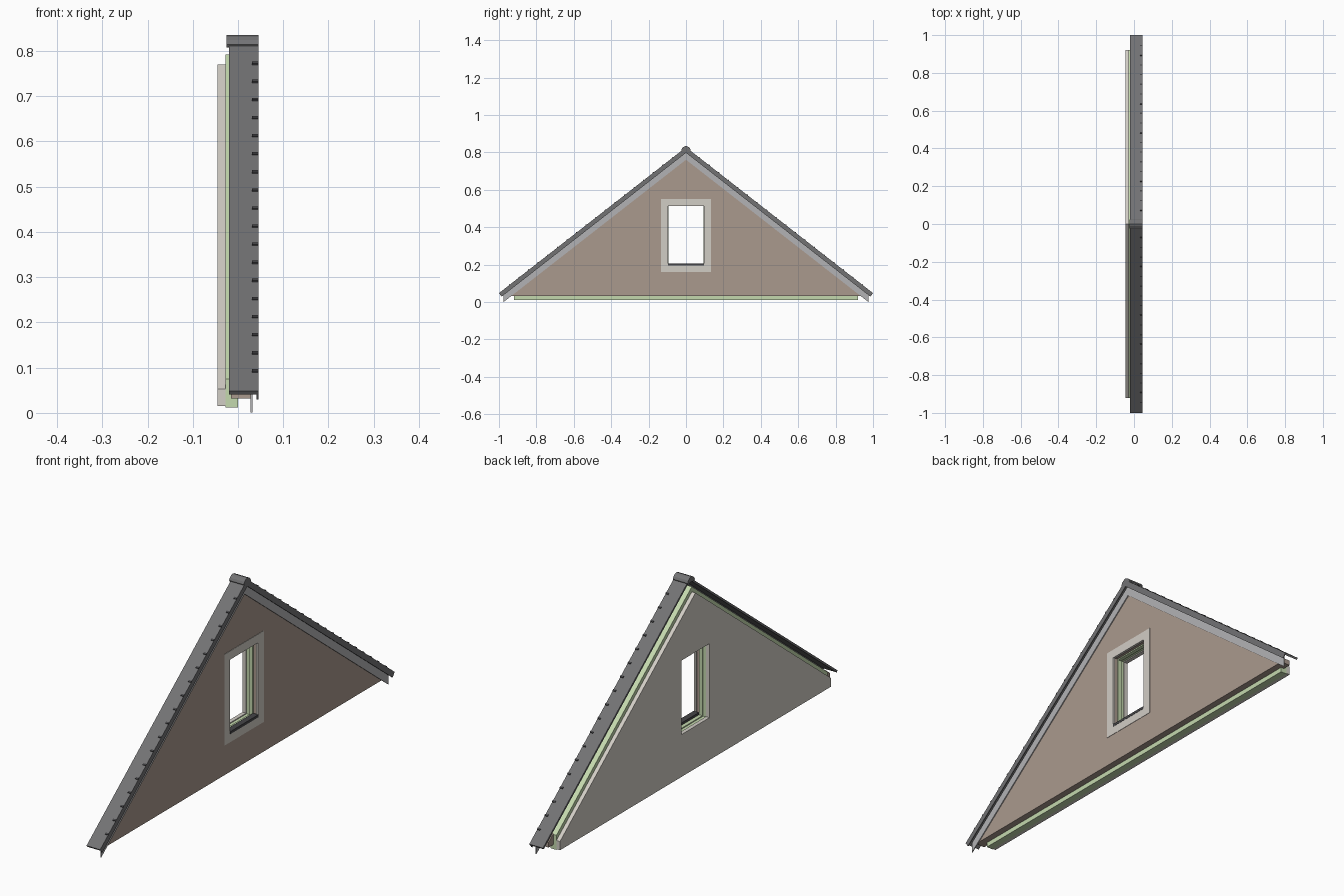
import bpy, bmesh, math

if "Cube" in bpy.data.objects:
    bpy.data.objects.remove(bpy.data.objects["Cube"])

SLOPE = 0.78
RIDGE = 0.828  # height of the tile surface at y = 0


def material(name, r, g, b):
    m = bpy.data.materials.new(name)
    m.diffuse_color = (r, g, b, 1)
    m.use_nodes = True
    m.node_tree.nodes["Principled BSDF"].inputs["Base Color"].default_value = m.diffuse_color
    return m


BRICK = material("brick", 0.40, 0.32, 0.27)
GREEN = material("insulation_green", 0.55, 0.69, 0.42)
PLASTER = material("plaster", 0.64, 0.61, 0.56)
TILE = material("roof_tile", 0.17, 0.17, 0.175)
DARK = material("dark_grey", 0.06, 0.06, 0.065)
BOARD = material("verge_grey", 0.45, 0.45, 0.46)


def half_prisms(name, profiles, x0, x1, mat):
    """Extrude y-z profiles (y >= 0) along x and mirror them across y."""
    bm = bmesh.new()
    for pts in profiles:
        a = [bm.verts.new((x0, y, z)) for y, z in pts]
        b = [bm.verts.new((x1, y, z)) for y, z in pts]
        bm.faces.new(a)
        bm.faces.new(b[::-1])
        n = len(pts)
        for i in range(n):
            j = (i + 1) % n
            if pts[i][0] == 0 and pts[j][0] == 0:
                continue  # open on the mirror plane
            bm.faces.new((a[i], b[i], b[j], a[j]))
    bmesh.ops.recalc_face_normals(bm, faces=bm.faces)
    me = bpy.data.meshes.new(name)
    bm.to_mesh(me)
    bm.free()
    me.materials.append(mat)
    ob = bpy.data.objects.new(name, me)
    bpy.context.collection.objects.link(ob)
    mod = ob.modifiers.new("mirror", 'MIRROR')
    mod.use_axis = (False, True, False)
    mod.merge_threshold = 0.0001
    return ob


def gable(apex, base, y, wy, wb, wt):
    """Half gable with half of the window opening."""
    return [(0, base), (y, base), (y, apex - SLOPE * y), (0, apex),
            (0, wt), (wy, wt), (wy, wb), (0, wb)]


def ring(oy, ob, ot, iy, ib, it):
    """Half rectangular frame."""
    return [(0, ob), (oy, ob), (oy, ot), (0, ot),
            (0, it), (iy, it), (iy, ib), (0, ib)]


def slope_band(y0, y1, drop):
    """Band under the tile surface with a square-cut lower end."""
    k = drop / (1 + SLOPE ** 2)
    top0, top1 = RIDGE - SLOPE * y0, RIDGE - SLOPE * y1
    yb = y1 - k * SLOPE
    return [(y0, top0), (y1, top1), (yb, top1 - k), (y0, top0 - drop)]


# Wall layers from inside to outside
half_prisms("inner_panel", [gable(0.770, 0.015, 0.92, 0.095, 0.197, 0.515)], -0.045, -0.028, PLASTER)
half_prisms("insulation_layer", [gable(0.792, 0.012, 0.92, 0.099, 0.193, 0.519)], -0.028, 0.0, GREEN)
half_prisms("brick_wall", [gable(0.798, 0.032, 0.955, 0.101, 0.191, 0.521)], 0.0, 0.028, BRICK)

# Boxed eave ends
half_prisms("eave_block", [[(0.92, 0.032), (0.955, 0.032), (0.955, 0.053), (0.92, 0.08)]],
            -0.015, 0.0, BRICK)

# Window surround, inner frame and sill
half_prisms("window_surround", [ring(0.133, 0.16, 0.552, 0.095, 0.197, 0.515)], 0.019, 0.0295, PLASTER)
half_prisms("window_frame", [ring(0.099, 0.193, 0.519, 0.094, 0.197, 0.514)], -0.012, 0.004, GREEN)
half_prisms("window_sill", [[(0, 0.195), (0.095, 0.195), (0.095, 0.206), (0, 0.206)]],
            0.005, 0.0305, DARK)

# Verge board under the roof edge
half_prisms("verge_board", [[(0, 0.761), (0.975, 0.761 - SLOPE * 0.975),
                             (0.975, 0.805 - SLOPE * 0.975), (0, 0.805)]],
            0.028, 0.032, BOARD)

# Tile plate and the flange hanging from its outer edge
half_prisms("roof_tiles", [slope_band(0, 1.0, 0.011)], -0.02, 0.041, TILE)
half_prisms("roof_edge_flange", [slope_band(0, 1.0, 0.030)], 0.041, 0.045, TILE)

# Tile clips along the roof edge, one per course
clips = []
for i in range(18):
    z = 0.77 - 0.04 * i
    y = (RIDGE - z) / SLOPE
    clips.append([(y - 0.005, z + SLOPE * 0.005 - 0.002), (y - 0.004, z + 0.0065),
                  (y + 0.002, z + 0.0022), (y, z - 0.002)])
half_prisms("tile_clips", clips, 0.031, 0.0452, DARK)

# Faceted ridge cap
cap = [(0, 0.835), (0.011, 0.831), (0.020, 0.824), (0.025, 0.814), (0.021, 0.808), (0, 0.812)]
half_prisms("ridge_cap", [cap], -0.025, 0.045, TILE)
